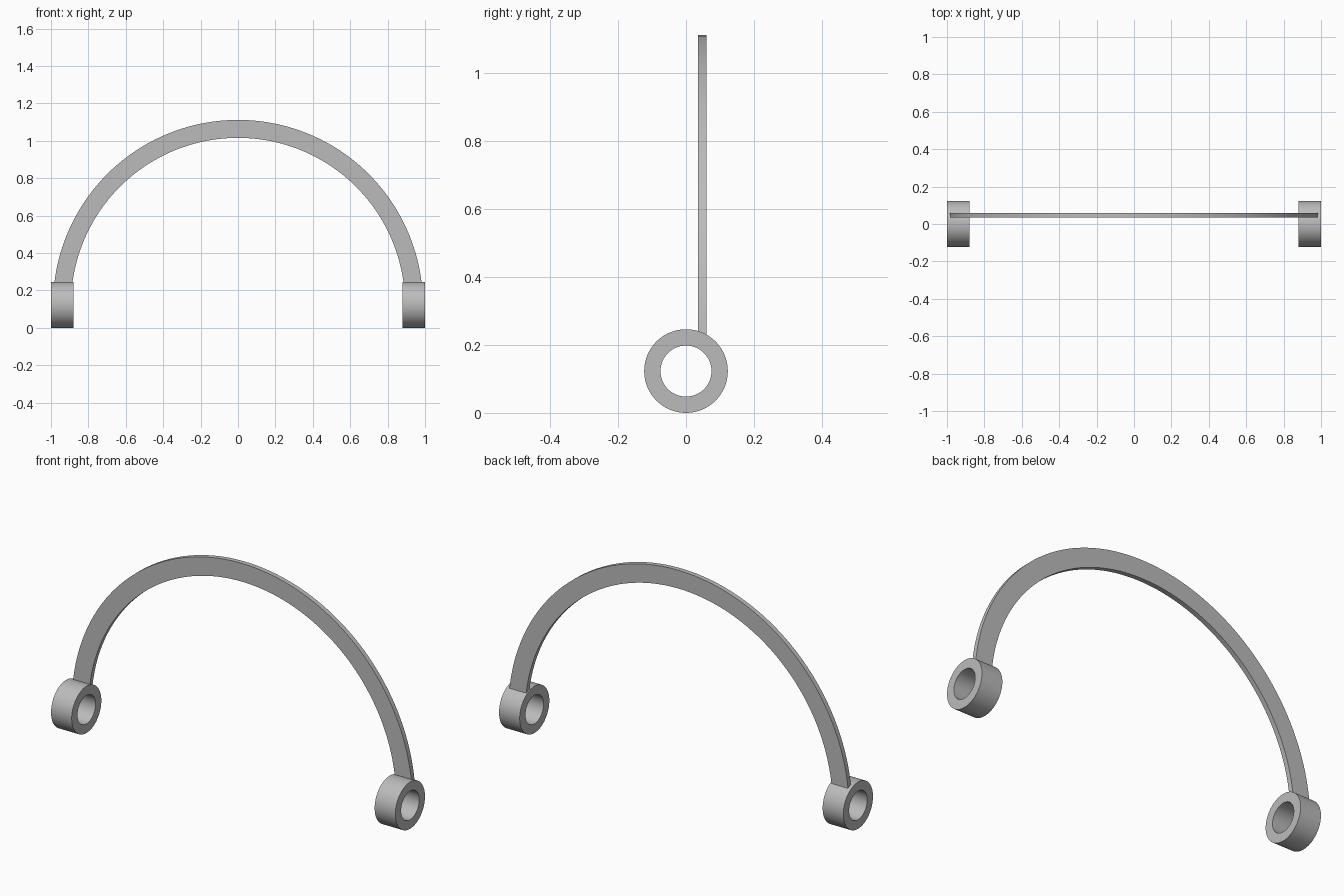
import bpy, bmesh, math
from math import sin, cos, pi

if "Cube" in bpy.data.objects:
    bpy.data.objects.remove(bpy.data.objects["Cube"])

AXIS_Z = 0.123          # height of the ring axis and arch centre

grey = bpy.data.materials.new("light_grey")
grey.use_nodes = True
COLOUR = (0.5, 0.5, 0.5, 1)
grey.diffuse_color = COLOUR
grey.node_tree.nodes["Principled BSDF"].inputs["Base Color"].default_value = COLOUR


def sweep(name, section, place, steps, closed):
    """Carry a section of points through steps, capping the ends if open."""
    bm = bmesh.new()
    loops = [[bm.verts.new(place(p, s)) for p in section] for s in steps]
    n = len(section)
    pairs = list(zip(loops, loops[1:]))
    if closed:
        pairs.append((loops[-1], loops[0]))
    else:
        bm.faces.new(loops[0])
        bm.faces.new(loops[-1])
    for a, b in pairs:
        for i in range(n):
            j = (i + 1) % n
            bm.faces.new((a[i], a[j], b[j], b[i]))
    bmesh.ops.recalc_face_normals(bm, faces=bm.faces)
    mesh = bpy.data.meshes.new(name)
    bm.to_mesh(mesh)
    bm.free()
    mesh.materials.append(grey)
    obj = bpy.data.objects.new(name, mesh)
    bpy.context.collection.objects.link(obj)
    bpy.ops.object.select_all(action="DESELECT")
    obj.select_set(True)
    bpy.context.view_layer.objects.active = obj
    bpy.ops.object.shade_smooth_by_angle(angle=math.radians(30))
    return obj


def rectangle(a0, a1, b0, b1):
    return [(a0, b0), (a1, b0), (a1, b1), (a0, b1)]


# Thin flat arch, its feet sunk into the ring walls
START, COUNT = 0.095, 96
angles = [START + (pi - 2 * START) * i / COUNT for i in range(COUNT + 1)]
sweep("arch_band", rectangle(0.893, 0.989, 0.035, 0.06),
      lambda p, a: (p[0] * cos(a), p[1], AXIS_Z + p[0] * sin(a)),
      angles, closed=False)

# Pivot rings at both feet, bored through along x
turn = [2 * pi * i / 64 for i in range(64)]
for side, name in ((1, "left_pivot_ring"), (-1, "right_pivot_ring")):
    sweep(name, rectangle(0.075, 0.123, 0.88, 1.0),
          lambda p, a: (side * p[1], p[0] * cos(a), AXIS_Z + p[0] * sin(a)),
          turn, closed=True)
